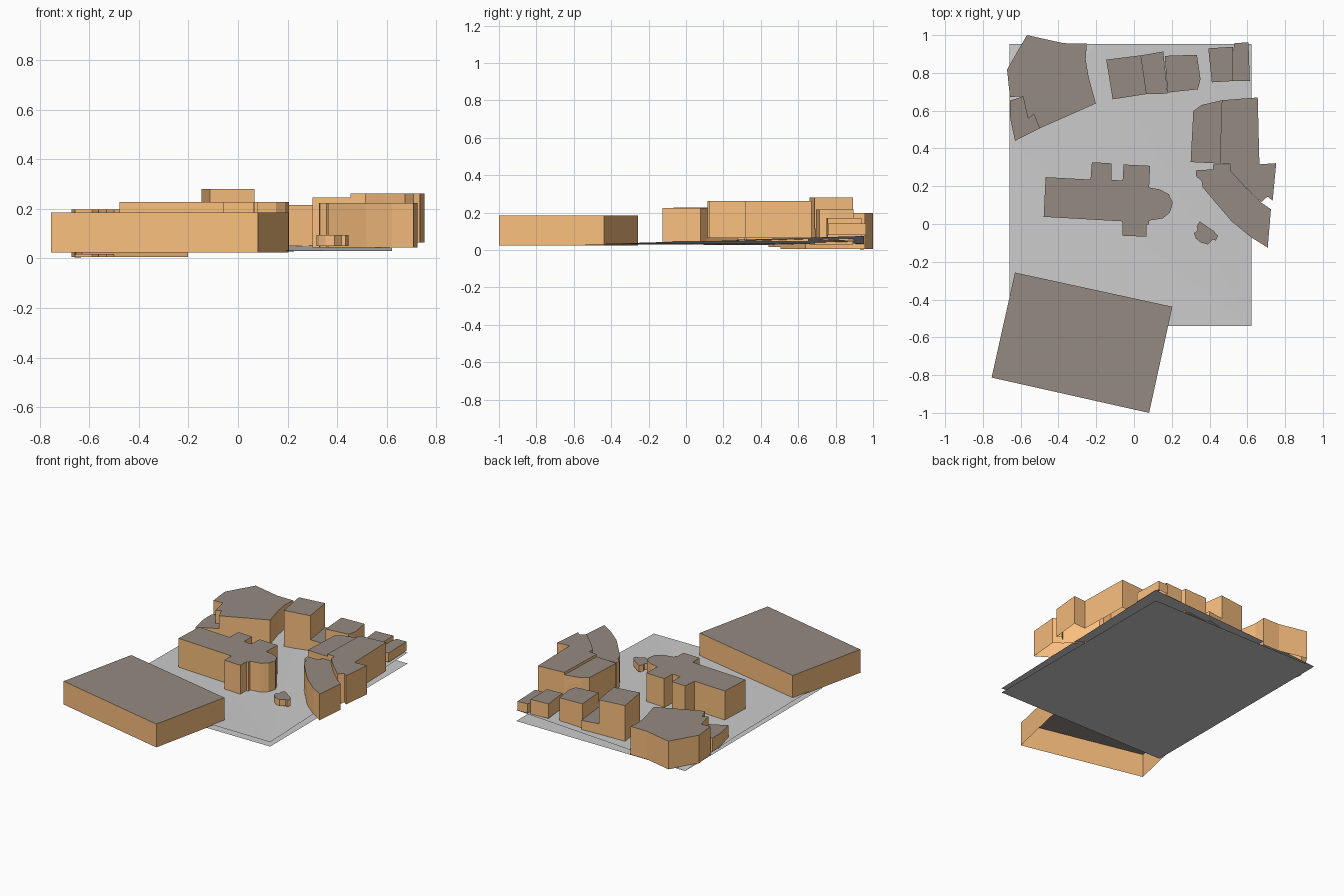
import bpy, bmesh


def material(name, rgb):
    m = bpy.data.materials.new(name)
    m.diffuse_color = (*rgb, 1)
    return m


WALL = material("wall_ochre", (0.95, 0.52, 0.21))
ROOF = material("roof_taupe", (0.30, 0.255, 0.225))


def finish(name, bm):
    mesh = bpy.data.meshes.new(name)
    bm.to_mesh(mesh)
    bm.free()
    ob = bpy.data.objects.new(name, mesh)
    bpy.context.collection.objects.link(ob)
    return ob


def building(name, z0, z1, outline):
    """Walls and flat roof over an outline, open underneath."""
    bm = bmesh.new()
    low = [bm.verts.new((x, y, z0)) for x, y in outline]
    top = [bm.verts.new((x, y, z1)) for x, y in outline]
    n = len(outline)
    for i in range(n):
        j = (i + 1) % n
        bm.faces.new((low[i], low[j], top[j], top[i]))
    roof = bm.faces.new(top)
    roof.material_index = 1
    bmesh.ops.recalc_face_normals(bm, faces=bm.faces)
    roof.normal_update()
    if roof.normal.z < 0:
        bmesh.ops.reverse_faces(bm, faces=bm.faces)
    ob = finish(name, bm)
    ob.data.materials.append(WALL)
    ob.data.materials.append(ROOF)


def ground(name, points, faces):
    bm = bmesh.new()
    v = [bm.verts.new(p) for p in points]
    for f in faces:
        bm.faces.new([v[i] for i in f])
    finish(name, bm)


# Site: a level base and a gently sloping terrain above it
X0, X1, Y0, Y1 = -0.66, 0.622, -0.54, 0.952
ground("base_sheet",
       [(X0, Y0, 0), (X1, Y0, 0), (X1, Y1, 0), (X0, Y1, 0)], [(0, 1, 2, 3)])
ground("terrain_sheet",
       [(X0, Y0, 0.035), (X1, Y0, 0.03), (X1, Y1, 0.075),
        (-0.2, Y1, 0.035), (X0, Y1, 0.003), (X0, 0.44, 0.027)],
       [(0, 1, 5), (1, 3, 5), (1, 2, 3), (3, 4, 5)])

# Large hall at the front left
building("large_hall", 0.025, 0.185,
         [(-0.63, -0.257), (0.203, -0.438), (0.08, -1.0), (-0.754, -0.813)])

# Central building with wings and a rounded end
building("central_building", 0.03, 0.228, [
    (-0.468, 0.248), (-0.23, 0.235), (-0.223, 0.327), (-0.118, 0.321),
    (-0.118, 0.233), (-0.06, 0.23), (-0.055, 0.315), (0.085, 0.308),
    (0.08, 0.193), (0.137, 0.183), (0.184, 0.158), (0.205, 0.113),
    (0.19, 0.061), (0.153, 0.03), (0.08, 0.018), (0.08, -0.002),
    (0.067, -0.002), (0.065, -0.067), (-0.06, -0.062), (-0.06, 0.014),
    (-0.478, 0.038)])

# Back left block and its annex
building("back_left_block", 0.005, 0.198, [
    (-0.567, 1.0), (-0.372, 0.957), (-0.25, 0.956), (-0.256, 0.871),
    (-0.24, 0.776), (-0.202, 0.638), (-0.5, 0.506), (-0.53, 0.58),
    (-0.562, 0.558), (-0.588, 0.675), (-0.657, 0.673), (-0.672, 0.818)])
building("back_left_annex", 0.015, 0.11, [
    (-0.657, 0.653), (-0.588, 0.675), (-0.562, 0.558), (-0.53, 0.58),
    (-0.5, 0.506), (-0.63, 0.44), (-0.655, 0.558)])

# Row along the back
building("row_tower", 0.03, 0.28,
         [(-0.147, 0.87), (0.037, 0.893), (0.067, 0.688), (-0.113, 0.66)])
building("row_link", 0.045, 0.115,
         [(0.037, 0.893), (0.155, 0.913), (0.178, 0.69), (0.067, 0.688)])
building("row_end", 0.05, 0.216,
         [(0.163, 0.89), (0.333, 0.896), (0.352, 0.768), (0.338, 0.713),
          (0.178, 0.696)])

# Two small houses at the back right
building("corner_house_a", 0.07, 0.17,
         [(0.393, 0.93), (0.524, 0.938), (0.524, 0.757), (0.412, 0.75)])
building("corner_house_b", 0.08, 0.143,
         [(0.524, 0.91), (0.532, 0.957), (0.606, 0.962), (0.613, 0.758),
          (0.524, 0.757)])

# Right-hand complex
building("right_block_west", 0.045, 0.245,
         [(0.314, 0.598), (0.357, 0.63), (0.465, 0.655), (0.454, 0.32),
          (0.3, 0.328)])
building("right_block_east", 0.065, 0.262,
         [(0.465, 0.655), (0.655, 0.67), (0.664, 0.316), (0.753, 0.322),
          (0.734, 0.123), (0.707, 0.145), (0.674, 0.116), (0.585, 0.198),
          (0.512, 0.278), (0.512, 0.316), (0.454, 0.32)])
building("curved_wing", 0.045, 0.224, [
    (0.327, 0.284), (0.417, 0.289), (0.417, 0.316), (0.512, 0.316),
    (0.512, 0.278), (0.585, 0.198), (0.674, 0.113), (0.725, 0.078),
    (0.708, -0.125), (0.622, -0.072), (0.517, 0.014), (0.422, 0.125),
    (0.364, 0.194), (0.357, 0.23), (0.33, 0.25)])

# Small kiosk on the square
building("kiosk", 0.05, 0.095, [
    (0.348, 0.014), (0.423, -0.038), (0.445, -0.064), (0.433, -0.087),
    (0.417, -0.082), (0.39, -0.108), (0.352, -0.097), (0.327, -0.076),
    (0.317, -0.05), (0.337, -0.034), (0.332, -0.012)])
